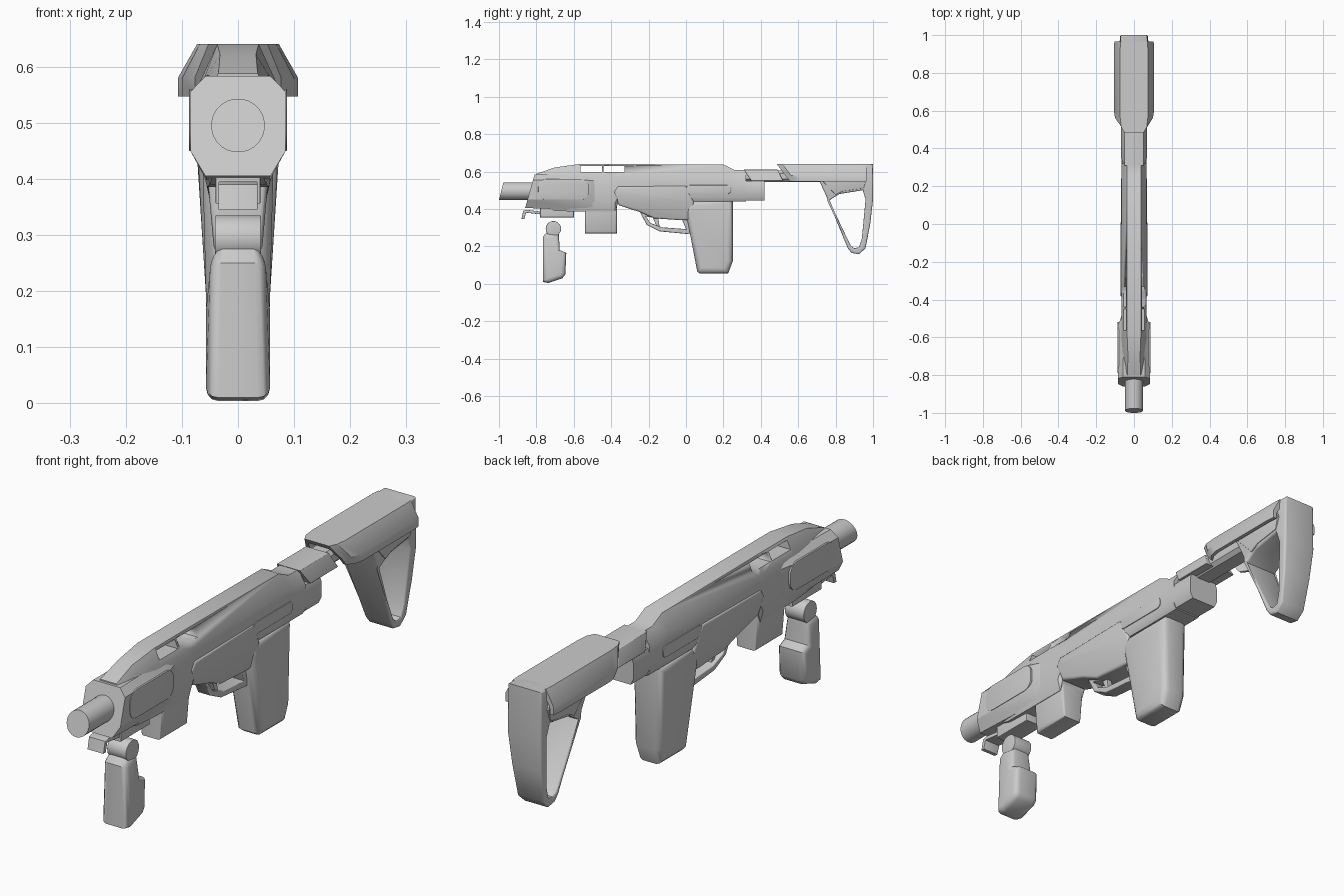
import bpy, bmesh, math
from mathutils import Vector

cube = bpy.data.objects.get("Cube")
if cube:
    bpy.data.objects.remove(cube, do_unlink=True)

grey = bpy.data.materials.new("plain_grey")
grey.use_nodes = True
grey.diffuse_color = (0.6, 0.6, 0.6, 1)
grey.node_tree.nodes["Principled BSDF"].inputs["Base Color"].default_value = (0.6, 0.6, 0.6, 1)


def finish(name, bm, angle=35):
    bmesh.ops.remove_doubles(bm, verts=bm.verts, dist=0.0003)
    bmesh.ops.recalc_face_normals(bm, faces=bm.faces)
    mesh = bpy.data.meshes.new(name)
    bm.to_mesh(mesh)
    bm.free()
    mesh.materials.clear()
    mesh.materials.append(grey)
    ob = bpy.data.objects.new(name, mesh)
    bpy.context.collection.objects.link(ob)
    bpy.ops.object.select_all(action='DESELECT')
    ob.select_set(True)
    bpy.context.view_layer.objects.active = ob
    bpy.ops.object.shade_smooth_by_angle(angle=math.radians(angle))
    return ob


def loft(name, sections, angle=35):
    """Skin mirrored half sections: (y, slope of y over z, [(x, z), ...])."""
    bm = bmesh.new()
    rings = []
    for y, slope, half in sections:
        base = min(z for x, z in half)
        pts = half + [(-x, z) for x, z in reversed(half)]
        rings.append([bm.verts.new((x, y + slope * (z - base), z)) for x, z in pts])
    for a, b in zip(rings, rings[1:]):
        for i in range(len(a)):
            j = (i + 1) % len(a)
            bm.faces.new((a[i], a[j], b[j], b[i]))
    bm.faces.new(rings[0])
    bm.faces.new(rings[-1])
    return finish(name, bm, angle)


def octagon(y, bottom, low, high, top, bw, w, tw, slope=0):
    return (y, slope, [(tw, top), (w, high), (w, low), (bw, bottom)])


def profile(name, outlines, half, bevel=0.006, width=None, x=0, angle=35):
    """Side outlines (y, z) thickened across x, with holes, rounded rims and a width rule."""
    curve = bpy.data.curves.new(name, 'CURVE')
    curve.dimensions = '2D'
    curve.fill_mode = 'BOTH'
    curve.extrude = half - bevel
    curve.bevel_depth = bevel
    curve.bevel_resolution = 2
    curve.offset = -bevel
    for pts in outlines:
        s = curve.splines.new('POLY')
        s.points.add(len(pts) - 1)
        for p, (y, z) in zip(s.points, pts):
            p.co = (y, z, 0, 1)
        s.use_cyclic_u = True
    temp = bpy.data.objects.new(name, curve)
    mesh = bpy.data.meshes.new_from_object(temp)
    bm = bmesh.new()
    bm.from_mesh(mesh)
    bpy.data.objects.remove(temp)
    bpy.data.meshes.remove(mesh)
    for v in bm.verts:
        y, z, across = v.co
        v.co = Vector((x + across * (width(z) if width else 1), y, z))
    return finish(name, bm, angle)


def blend(z, z0, z1, a, b):
    t = max(0, min(1, (z - z0) / (z1 - z0)))
    return a + (b - a) * t


def box(y0, y1, z0, z1):
    return [(y0, z0), (y1, z0), (y1, z1), (y0, z1)]


def capsule(y0, y1, z0, z1, r, steps=5):
    pts = []
    for k, (cy, cz) in enumerate([(y1 - r, z1 - r), (y0 + r, z1 - r), (y0 + r, z0 + r), (y1 - r, z0 + r)]):
        for i in range(steps + 1):
            a = (k + i / steps) * math.pi / 2
            pts.append((cy + r * math.cos(a), cz + r * math.sin(a)))
    return pts


# Upper housing with a flat top ridge
body = loft("upper_housing", [
    octagon(-0.80, 0.42, 0.45, 0.54, 0.588, 0.04, 0.058, 0.035),
    octagon(-0.70, 0.39, 0.43, 0.57, 0.622, 0.05, 0.064, 0.032),
    octagon(-0.57, 0.385, 0.43, 0.575, 0.64, 0.055, 0.067, 0.037),
    octagon(-0.38, 0.385, 0.43, 0.575, 0.64, 0.055, 0.067, 0.037),
    octagon(-0.36, 0.44, 0.47, 0.575, 0.64, 0.055, 0.067, 0.037),
    octagon(0.20, 0.44, 0.46, 0.575, 0.637, 0.055, 0.067, 0.037),
    octagon(0.26, 0.44, 0.46, 0.56, 0.608, 0.055, 0.067, 0.037),
    octagon(0.32, 0.44, 0.46, 0.56, 0.608, 0.055, 0.067, 0.037),
])

# Twin vent slots cut under the ridge
for y0, y1 in [(-0.565, -0.45), (-0.44, -0.33)]:
    cutter = profile("vent_cutter", [box(y0, y1, 0.597, 0.63)], 0.2, 0.001)
    cutter.hide_render = True
    mod = body.modifiers.new("vent", 'BOOLEAN')
    mod.operation = 'DIFFERENCE'
    mod.object = cutter
    bpy.context.view_layer.objects.active = body
    bpy.ops.object.modifier_apply(modifier=mod.name)
    bpy.data.objects.remove(cutter)

# Rear block and front shroud
loft("rear_block", [
    octagon(0.15, 0.445, 0.47, 0.53, 0.55, 0.055, 0.067, 0.06),
    octagon(0.42, 0.445, 0.47, 0.53, 0.55, 0.055, 0.067, 0.06),
])
loft("front_shroud", [
    octagon(-0.86, 0.405, 0.45, 0.555, 0.583, 0.058, 0.085, 0.058, 0.28),
    octagon(-0.54, 0.395, 0.45, 0.555, 0.585, 0.055, 0.085, 0.055),
    octagon(-0.48, 0.39, 0.44, 0.55, 0.58, 0.05, 0.064, 0.05),
], 25)

# Barrel with slanted muzzle
ring = [(0.048 * math.sin(a), 0.495 + 0.048 * math.cos(a))
        for a in [math.pi * (i + 0.5) / 12 for i in range(12)]]
loft("barrel", [(-1.0, 0.25, ring), (-0.75, 0, ring)])

# Lower receiver, trigger guard and trigger
profile("lower_receiver", [[(-0.385, 0.49), (-0.365, 0.52), (0.0, 0.525), (0.04, 0.44), (0.04, 0.34),
        (-0.03, 0.34), (-0.17, 0.35), (-0.25, 0.385), (-0.30, 0.40), (-0.36, 0.42)]],
        0.072, 0.01, lambda z: blend(z, 0.33, 0.46, 0.6, 1))
profile("trigger_guard", [[(-0.25, 0.39), (-0.21, 0.315), (-0.14, 0.28), (0.02, 0.265), (0.02, 0.36), (-0.15, 0.38)],
        [(-0.215, 0.36), (-0.19, 0.325), (-0.13, 0.302), (0.0, 0.292), (-0.02, 0.34), (-0.16, 0.35)]],
        0.027, 0.004)
profile("trigger", [[(-0.18, 0.36), (-0.15, 0.36), (-0.14, 0.30), (-0.155, 0.30)]], 0.012, 0.002)

# Pistol grip
profile("pistol_grip", [[(0.0, 0.445), (0.0, 0.38), (0.06, 0.065), (0.075, 0.054), (0.225, 0.054),
        (0.25, 0.12), (0.25, 0.445)]], 0.058, 0.028, lambda z: blend(z, 0.05, 0.4, 0.92, 1.08))

# Side plates: long slot covers and shroud panels
for side, x in (("left", 1), ("right", -1)):
    profile(side + "_slot_cover", [capsule(0.0, 0.24, 0.48, 0.527, 0.02)], 0.004, 0.001, x=0.066 * x)
    profile(side + "_shroud_panel", [capsule(-0.79, -0.52, 0.45, 0.56, 0.04)], 0.004, 0.001, x=0.083 * x)

# Under-barrel block, rail and hooked stop
profile("lower_block", [box(-0.54, -0.37, 0.27, 0.42)], 0.055, 0.01,
        lambda z: blend(z, 0.27, 0.33, 0.75, 1))
profile("accessory_rail", [box(-0.78, -0.60, 0.355, 0.42)], 0.04, 0.003)
profile("rail_hook", [[(-0.88, 0.345), (-0.865, 0.345), (-0.855, 0.38), (-0.77, 0.37), (-0.77, 0.385),
        (-0.85, 0.395), (-0.87, 0.39)]], 0.035, 0.002)

# Front grip with its pivot drum
profile("front_grip", [[(-0.745, 0.275), (-0.765, 0.25), (-0.765, 0.01), (-0.735, 0.004), (-0.66, 0.03),
        (-0.645, 0.05), (-0.64, 0.165), (-0.675, 0.18), (-0.68, 0.265)]], 0.057, 0.022,
        lambda z: blend(z, 0.2, 0.29, 1, 0.72))
profile("grip_pivot", [capsule(-0.75, -0.668, 0.253, 0.335, 0.041, 8)], 0.041, 0.002)

# Stock tube and collar
loft("stock_tube", [
    octagon(0.25, 0.545, 0.56, 0.59, 0.605, 0.03, 0.045, 0.03),
    octagon(0.78, 0.545, 0.56, 0.59, 0.605, 0.03, 0.045, 0.03),
])
profile("stock_collar", [[(0.31, 0.61), (0.35, 0.55), (0.52, 0.55), (0.49, 0.61)]], 0.07, 0.003,
        lambda z: blend(z, 0.55, 0.61, 1, 0.72))


# Arched cheek cover, open underneath
def arch(y, slope, w):
    outer = [(0.073, 0.64), (0.107, 0.58), (0.107, 0.547)]
    inner = [(0.092, 0.547), (0.09, 0.575), (0.06, 0.62)]
    return (y, slope, [(x * w, z) for x, z in outer + inner])


loft("cheek_cover", [arch(0.555, -0.75, 0.72), arch(0.585, -0.75, 0.93), arch(0.62, -0.6, 1),
                     arch(0.93, 0, 1), arch(0.966, 0, 0.97)], 30)


# Open triangular butt frame, narrowing downwards
def butt_width(z):
    return blend(z, 0.16, 0.55, 0.055, 0.08) / 0.08 if z < 0.58 else blend(z, 0.58, 0.64, 1, 0.88)


profile("butt_frame", [[(0.68, 0.60), (0.715, 0.545), (0.745, 0.48), (0.865, 0.19), (0.885, 0.165),
        (0.925, 0.158), (0.96, 0.19), (0.985, 0.32), (1.0, 0.45), (1.0, 0.64), (0.94, 0.64)],
        [(0.765, 0.445), (0.82, 0.48), (0.945, 0.50), (0.96, 0.45), (0.94, 0.24), (0.925, 0.195), (0.90, 0.19),
         (0.88, 0.205)]], 0.08, 0.009, butt_width)
profile("butt_side_plate", [[(0.72, 0.56), (0.80, 0.475), (0.84, 0.495), (0.95, 0.51), (0.965, 0.56), (0.95, 0.6)]],
        0.083, 0.002, butt_width)
